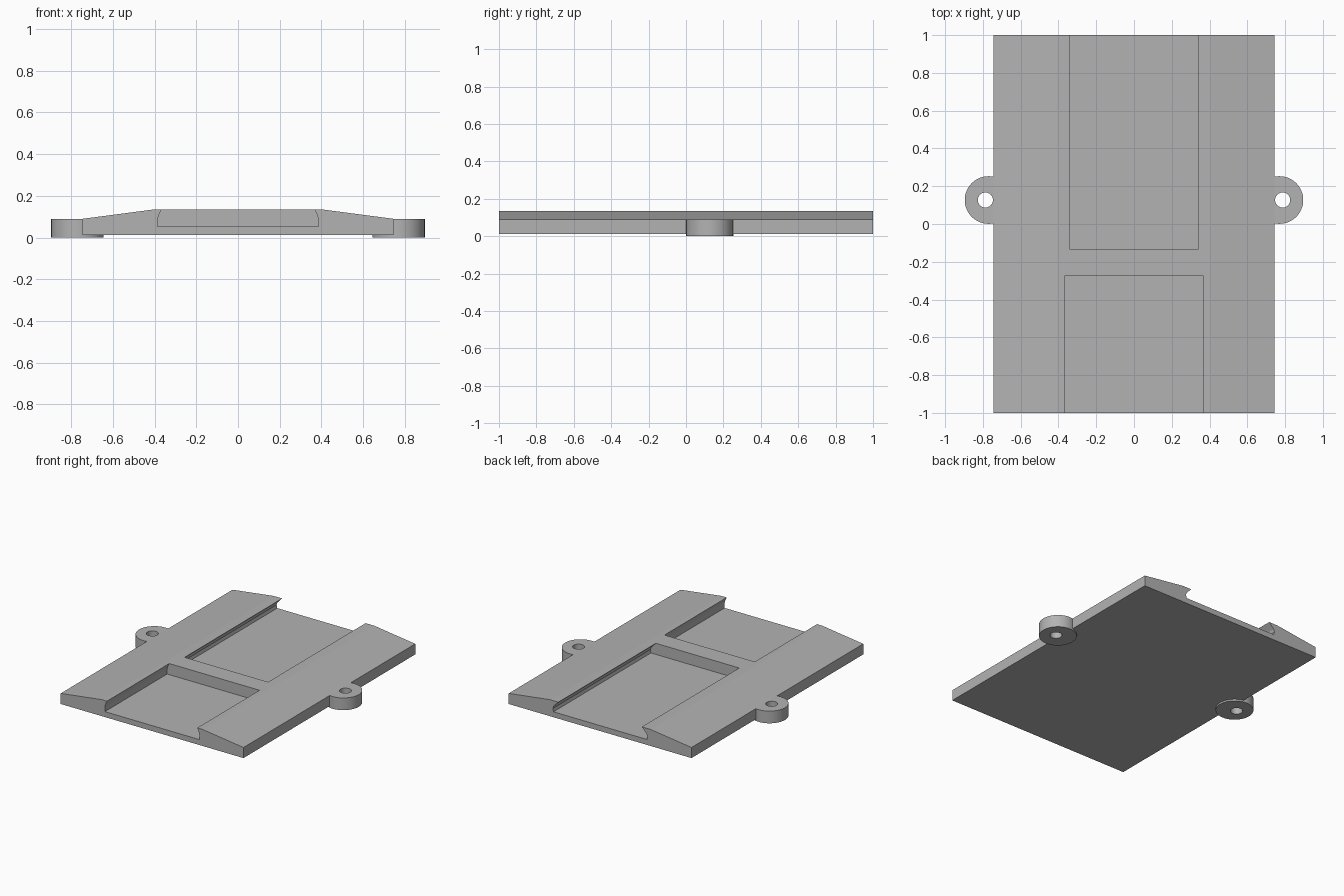
import bpy
import bmesh
from mathutils import Vector

cube = bpy.data.objects.get("Cube")
if cube:
    bpy.data.objects.remove(cube)

grey = bpy.data.materials.new("matte_grey")
grey.use_nodes = True
colour = (0.45, 0.45, 0.45, 1)
grey.diffuse_color = colour
grey.node_tree.nodes["Principled BSDF"].inputs["Base Color"].default_value = colour


def finish(name, bm):
    bmesh.ops.recalc_face_normals(bm, faces=bm.faces)
    mesh = bpy.data.meshes.new(name)
    bm.to_mesh(mesh)
    bm.free()
    mesh.materials.append(grey)
    obj = bpy.data.objects.new(name, mesh)
    bpy.context.collection.objects.link(obj)
    return obj


def prism(name, half, y0, y1):
    """Extrude a left-right symmetric (x, z) profile along y."""
    outline = half + [(-x, z) for x, z in reversed(half)]
    bm = bmesh.new()
    face = bm.faces.new([bm.verts.new((x, y0, z)) for x, z in outline])
    grown = bmesh.ops.extrude_face_region(bm, geom=[face])["geom"]
    verts = [v for v in grown if isinstance(v, bmesh.types.BMVert)]
    bmesh.ops.translate(bm, verts=verts, vec=Vector((0, y1 - y0, 0)))
    return finish(name, bm)


def cylinder(name, x, y, z0, z1, radius):
    bm = bmesh.new()
    bmesh.ops.create_cone(bm, cap_ends=True, segments=64, radius1=radius,
                          radius2=radius, depth=z1 - z0)
    bmesh.ops.translate(bm, verts=bm.verts, vec=Vector((x, y, (z0 + z1) / 2)))
    return finish(name, bm)


def cut(obj, cutter):
    cutter.hide_render = True
    mod = obj.modifiers.new("cut", "BOOLEAN")
    mod.object = cutter
    mod.solver = "EXACT"
    bpy.context.view_layer.objects.active = obj
    bpy.ops.object.modifier_apply(modifier=mod.name)
    bpy.data.objects.remove(cutter)


# Base plate with sloping shoulders
plate = prism("base_plate", [(0.745, 0.012), (0.745, 0.09), (0.41, 0.134)], -1, 1)

# Open-ended pockets with undercut side walls
front = [(0.385, 0.052), (0.386, 0.085), (0.38, 0.108), (0.368, 0.134), (0.368, 0.2)]
back = [(0.38, 0.052), (0.386, 0.075), (0.378, 0.095), (0.34, 0.134), (0.34, 0.2)]
cut(plate, prism("front_pocket", front, -1.1, -0.275))
cut(plate, prism("back_pocket", back, -0.135, 1.1))

# Screw tabs on both sides
for side, label in ((1, "left"), (-1, "right")):
    tab = cylinder(label + "_screw_tab", side * 0.77, 0.127, 0, 0.09, 0.126)
    cut(tab, cylinder("screw_hole", side * 0.787, 0.127, -0.1, 0.2, 0.04))
    bpy.ops.object.select_all(action="DESELECT")
    tab.select_set(True)
    bpy.context.view_layer.objects.active = tab
    bpy.ops.object.shade_smooth_by_angle(angle=0.6)
